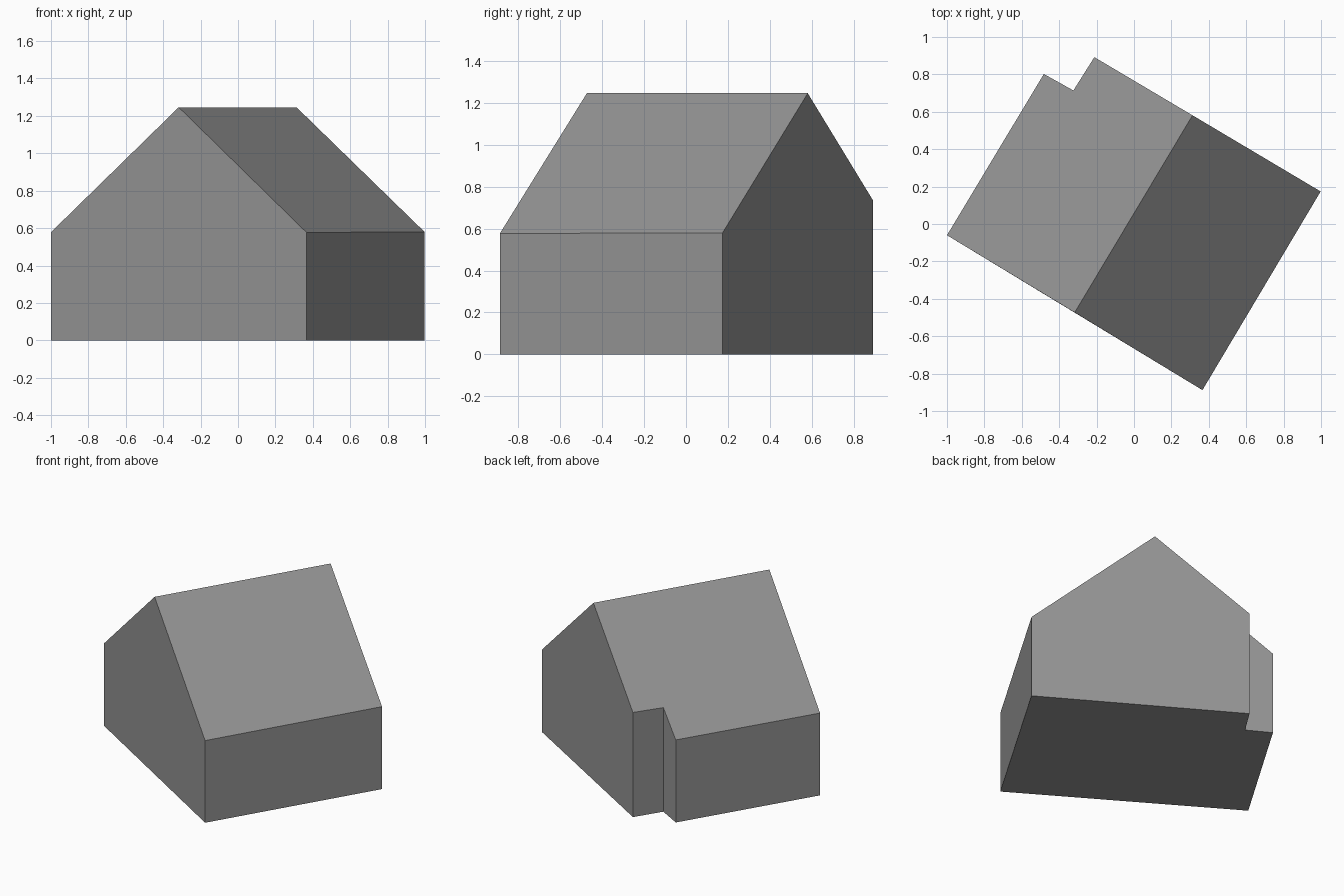
import bpy, bmesh
from mathutils import Vector

cube = bpy.data.objects.get("Cube")
if cube:
    bpy.data.objects.remove(cube, do_unlink=True)

EAVE, RIDGE = 0.578, 1.246

# Plain grey for the whole house
grey = bpy.data.materials.new("plain grey")
grey.use_nodes = True
grey.diffuse_color = (0.3, 0.3, 0.3, 1)
grey.node_tree.nodes["Principled BSDF"].inputs["Base Color"].default_value = (0.3, 0.3, 0.3, 1)

# Footprint, counter-clockwise, with a notch at the back corner
footprint = [Vector(p) for p in (
    (-1.0, -0.06), (0.366, -0.888), (0.998, 0.174),
    (-0.212, 0.892), (-0.324, 0.714), (-0.482, 0.802))]
ridge_front = Vector((-0.317, -0.473))
ridge_back = Vector((0.313, 0.581))
along = (ridge_back - ridge_front).normalized()
half_span = abs(along.cross(footprint[0] - ridge_front))


def roof_height(p):
    """Height of the gable roof above a plan point."""
    distance = abs(along.cross(p - ridge_front))
    return RIDGE - (RIDGE - EAVE) * distance / half_span


bm = bmesh.new()
base = [bm.verts.new((p.x, p.y, 0)) for p in footprint]
top = [bm.verts.new((p.x, p.y, roof_height(p))) for p in footprint]
front = bm.verts.new((*ridge_front, RIDGE))
back = bm.verts.new((*ridge_back, RIDGE))

# Floor and walls; the gable ends rise to the ridge
bm.faces.new(base[::-1])
peaks = {0: [front], 2: [back]}
count = len(base)
for i in range(count):
    j = (i + 1) % count
    bm.faces.new([base[i], base[j], top[j], *peaks.get(i, []), top[i]])

# Two roof slopes
bm.faces.new([front, top[1], top[2], back])
bm.faces.new([top[0], front, back, *top[3:]])
bmesh.ops.recalc_face_normals(bm, faces=bm.faces)

mesh = bpy.data.meshes.new("gabled_house")
bm.to_mesh(mesh)
bm.free()
mesh.materials.append(grey)
house = bpy.data.objects.new("gabled_house", mesh)
bpy.context.collection.objects.link(house)
